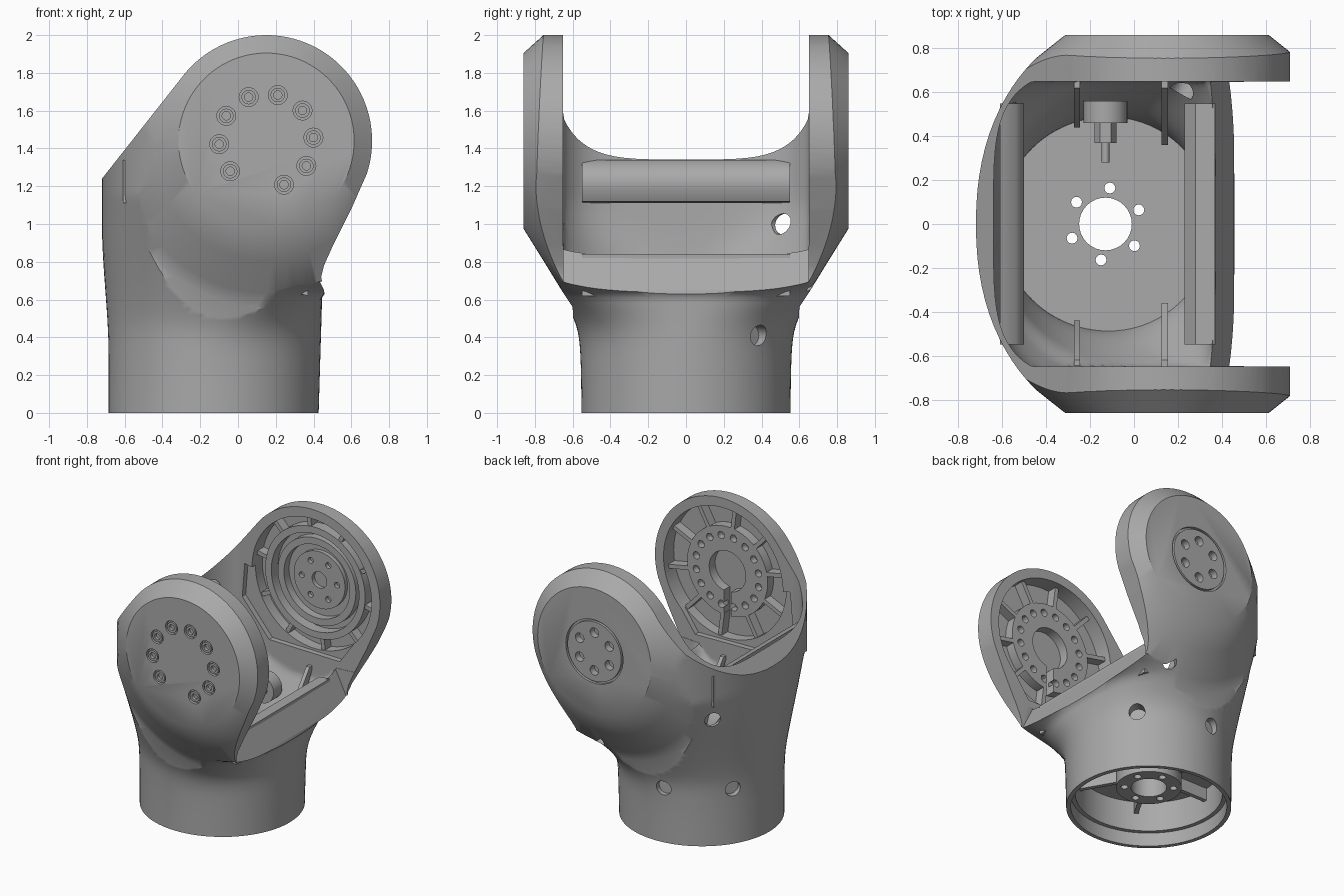
import bpy, bmesh, math
from mathutils import Vector, Matrix

if "Cube" in bpy.data.objects:
    bpy.data.objects.remove(bpy.data.objects["Cube"])

grey = bpy.data.materials.new("plain grey")
grey.use_nodes = True
grey.diffuse_color = (0.4, 0.4, 0.4, 1)
grey.node_tree.nodes["Principled BSDF"].inputs["Base Color"].default_value = (0.4, 0.4, 0.4, 1)

AX, AZ = 0.15, 1.44      # joint axis, running along y
BX = -0.13               # base axis, running along z
FLOOR = 0.4


def finish(name, bm):
    bmesh.ops.recalc_face_normals(bm, faces=bm.faces)
    mesh = bpy.data.meshes.new(name)
    bm.to_mesh(mesh)
    bm.free()
    mesh.materials.append(grey)
    ob = bpy.data.objects.new(name, mesh)
    bpy.context.collection.objects.link(ob)
    return ob


def skin(name, rings, closed=False):
    """Join matching rings of points into a solid, capped or wrapped round."""
    bm = bmesh.new()
    rows = [[bm.verts.new(p) for p in ring] for ring in rings]
    pairs = list(zip(rows, rows[1:])) + ([(rows[-1], rows[0])] if closed else [])
    for a, b in pairs:
        for i in range(len(a)):
            j = (i + 1) % len(a)
            bm.faces.new((a[i], a[j], b[j], b[i]))
    if not closed:
        bm.faces.new(rows[0])
        bm.faces.new(rows[-1])
    return finish(name, bm)


def turn(name, profile, axis="y", x=AX, other=AZ, n=64, closed=False):
    """Lathe (radius, position, drop) rows about an axis along y or z."""
    rings = []
    for r, t, *drop in profile:
        ring = []
        for i in range(n):
            a = math.tau * i / n
            u, v = x + r * math.cos(a), other + r * math.sin(a) - sum(drop)
            ring.append((u, t, v) if axis == "y" else (u, v, t))
        rings.append(ring)
    return skin(name, rings, closed)


def rod(name, r, start, end, axis="y", x=AX, other=AZ, n=24):
    return turn(name, [(r, start), (r, end)], axis, x, other, n)


def tube(name, inner, outer, start, end, axis="y", x=AX, other=AZ):
    return turn(name, [(inner, start), (outer, start), (outer, end), (inner, end)],
                axis, x, other, closed=True)


def prism(name, points, half):
    return skin(name, [[(x, y, z) for x, z in points] for y in (-half, half)])


def box(name, size, matrix):
    bm = bmesh.new()
    bmesh.ops.create_cube(bm, size=1, matrix=matrix @ Matrix.Diagonal((*size, 1)))
    return finish(name, bm)


def join(name, obs):
    bm = bmesh.new()
    for ob in obs:
        bm.from_mesh(ob.data)
        bpy.data.objects.remove(ob)
    return finish(name, bm)


def combine(target, tools, operation="DIFFERENCE"):
    tool = join("cutter", tools)
    tool.hide_render = True
    mod = target.modifiers.new("cut", "BOOLEAN")
    mod.object, mod.operation, mod.solver = tool, operation, "EXACT"
    bpy.context.view_layer.objects.active = target
    bpy.ops.object.modifier_apply(modifier=mod.name)
    bpy.data.objects.remove(tool)


def ease(low, high, v):
    s = min(1, max(0, (v - low) / (high - low)))
    return s * s * (3 - 2 * s)


def column(name, low, high, inset, opening, widest, limit, square):
    """Round at the foot, widening into a broad plan that opens to +x."""
    rings = []
    levels = 72
    for k in range(levels + 1):
        z = low + (high - low) * k / levels
        t = ease(0.3, 1.0, z)
        c = BX + (AX - BX) * t
        left = c + 0.685 + 0.035 * t - inset
        right = 0.427 + 0.03 * min(z, 1) + 0.8 * ease(*opening, z) - inset - c
        s = z - 0.46
        wide = min(widest, 0.55 + 0.31 * (s + math.sqrt(s * s + 0.01)) - inset)
        ring = []
        for i in range(96):
            a = math.tau * i / 96
            ca, sa = math.cos(a), math.sin(a)
            e = 2 / (2 + 4 * t * t) if ca > 0 else 2 / (2 + 0.2 * t + square * ease(0.75, 1.15, z))
            x = c + (right if ca > 0 else left) * math.copysign(abs(ca) ** e, ca)
            y = wide * math.copysign(abs(sa) ** e, sa)
            ring.append((x, max(-limit, min(limit, y)), z))
        rings.append(ring)
    return skin(name, rings)


def around(count, radius, start=0):
    for i in range(count):
        a = math.radians(start) + math.tau * i / count
        yield radius * math.cos(a), radius * math.sin(a)


# Fork housing: column trimmed by the side outline and a leaning cone on each arm
housing = column("fork_housing", 0, 2.2, 0, (0.62, 0.85), 0.98, 2, 0)
outline = [(-1, -0.1), (-1, 0.885)]
for i in range(41):
    a = math.radians(144 - 162 * i / 40)
    outline.append((AX + 0.56 * math.cos(a), AZ + 0.56 * math.sin(a)))
outline += [(0.6, 1.08), (0.5, 0.88), (0.455, 0.78), (0.44, 0.72), (0.455, 0.65), (0.47, 0.55), (0.47, -0.1)]
combine(housing, [prism("outline", outline, 1.5)], "INTERSECT")
half = [(0.465, 0.86, 0), (0.597, 0.755, 0.037), (0.73, 0.65, 0.075), (0.79, 0.6, 0.09), (2.2, 0.565, 0.1)]
sides = [(r, -y, d) for r, y, d in half] + half[::-1]
combine(housing, [turn("arm_shape", sides, n=96)], "INTERSECT")

# Hollow interior, arm recesses, low lip and base recess
combine(housing, [column("cavity", FLOOR, 2.3, 0.08, (0.87, 0.92), 0.72, 0.65, 2)])
combine(housing, [rod("recess", 0.49, -0.77, 0.77, n=96)])
combine(housing, [prism("lower_recess", [(-0.4, 1.45), (-0.42, 1.2), (-0.2, 0.94), (0.38, 0.93),
                                         (0.5, 1.1), (0.58, 1.25)], 0.69)])
combine(housing, [prism("lip", [(0.46, 0.64), (0.34, 0.88), (0.34, 1.0), (1.2, 1.0), (1.2, 0.64)], 0.648)])
combine(housing, [turn("base_recess", [(0.525, -0.1), (0.525, 0.1), (0.495, 0.1), (0.495, 0.32)],
                       "z", BX, 0)])

# Thick beads running along the inside of both walls
prism("left_wall_bead", [(-0.61, 1.34), (-0.54, 1.31), (-0.5, 1.25), (-0.5, 1.18), (-0.53, 1.12), (-0.61, 1.11)], 0.55)
prism("right_wall_bead", [(0.37, 0.84), (0.28, 0.83), (0.23, 0.77), (0.23, 0.7), (0.28, 0.64), (0.37, 0.62)], 0.55)


# Base boss with a bore and six through holes
def floor_holes():
    return [rod("bore", 0.12, 0.05, 0.5, "z", BX, 0, 32)] + [
        rod("hole", 0.025, 0.05, 0.5, "z", BX + u, v, 12) for u, v in around(6, 0.165, 23)]


boss = rod("base_boss", 0.22, 0.15, 0.33, "z", BX, 0, 64)
combine(boss, floor_holes())
combine(housing, floor_holes())
ribs = []
for i in range(6):
    turned = Matrix.Translation((BX, 0, 0.28)) @ Matrix.Rotation(math.tau * i / 6, 4, "Z")
    ribs.append(box("rib", (0.3, 0.03, 0.1), turned @ Matrix.Translation((0.35, 0, 0))))
join("base_ribs", ribs)

# Bolt sockets on the front disc: nine of ten places
spots = [p for i, p in enumerate(around(10, 0.25, 4)) if i != 7]
combine(housing, [rod("socket", 0.05, -0.9, -0.835, x=AX + u, other=AZ + v) for u, v in spots])
join("bolt_heads", [tube("bolt", 0.022, 0.038, -0.858, -0.83, x=AX + u, other=AZ + v)
                    for u, v in spots])

# Inset hub on the back disc with six holes
combine(housing, [tube("hub_groove", 0.22, 0.235, 0.84, 0.9)])
combine(housing, [rod("hub_hole", 0.035, 0.81, 0.9, x=AX + u, other=AZ + v)
                  for u, v in around(6, 0.14, 30)])

# Blind screw holes in the column wall
holes = []
for degrees, r, z in ((42, 0.56, 0.41), (98, 0.57, 0.41), (147, 0.56, 0.41), (60, 0.73, 0.7), (131, 0.69, 1.0)):
    a = math.radians(degrees)
    d = Vector((math.cos(a), math.sin(a), 0))
    bm = bmesh.new()
    place = Matrix.Translation(Vector((BX, 0, z)) + d * r) @ d.to_track_quat("Z", "Y").to_matrix().to_4x4()
    bmesh.ops.create_cone(bm, cap_ends=True, segments=20, radius1=0.055, radius2=0.055,
                          depth=0.09, matrix=place)
    holes.append(finish("screw_hole", bm))
combine(housing, holes)

# Front arm inside: drilled ring with a slot below the bore
ring = tube("front_arm_ring", 0.15, 0.33, -0.79, -0.7)
combine(ring, [rod("drill", 0.027, -0.75, -0.6, x=AX + u, other=AZ + v, n=12)
               for u, v in around(16, 0.26, 11)])
combine(ring, [box("slot", (0.06, 0.3, 0.3), Matrix.Translation((AX, -0.75, AZ - 0.25)))])

# Back arm inside: nested bearing rings and a drilled hub
tube("bearing_outer_ring", 0.36, 0.41, 0.69, 0.79)
tube("bearing_inner_ring", 0.27, 0.32, 0.71, 0.79)
hub = tube("bearing_hub", 0.06, 0.21, 0.74, 0.79)
combine(hub, [rod("drill", 0.022, 0.6, 0.77, x=AX + u, other=AZ + v, n=12)
              for u, v in around(6, 0.145)])

# Radial ribs inside both arms
for name, y, inner in (("front_arm_ribs", -0.735, 0.32), ("back_arm_ribs", 0.735, 0.4)):
    ribs = []
    for i in range(10):
        turned = Matrix.Translation((AX, y, AZ)) @ Matrix.Rotation(math.tau * (i + 0.3) / 10, 4, "Y")
        mid = (inner + 0.5) / 2
        ribs.append(box("rib", (0.5 - inner, 0.07, 0.03), turned @ Matrix.Translation((mid, 0, 0))))
    join(name, ribs)

# Upright stiffeners between the floor and the arms
blades = []
for side in (-1, 1):
    for x, reach in ((-0.26, 0.44), (0.14, 0.36)):
        shape = [(reach, FLOOR - 0.01), (reach, 0.5), (0.62, 0.84), (0.66, 0.84), (0.57, 0.65), (0.47, FLOOR - 0.01)]
        blades.append(skin("blade", [[(x + s, side * y, z) for y, z in shape] for s in (-0.014, 0.014)]))
join("stiffeners", blades)

# Stud inside the back of the column
rod("stud_base", 0.1, 0.46, 0.56, x=BX, other=0.66, n=32)
rod("stud_nut", 0.05, 0.37, 0.46, x=BX, other=0.66, n=6)
rod("stud_pin", 0.018, 0.28, 0.37, x=BX, other=0.66, n=16)

# Smooth shading with crisp edges
for ob in bpy.context.scene.objects:
    ob.select_set(ob.type == "MESH")
bpy.context.view_layer.objects.active = housing
bpy.ops.object.shade_smooth_by_angle(angle=math.radians(35))
